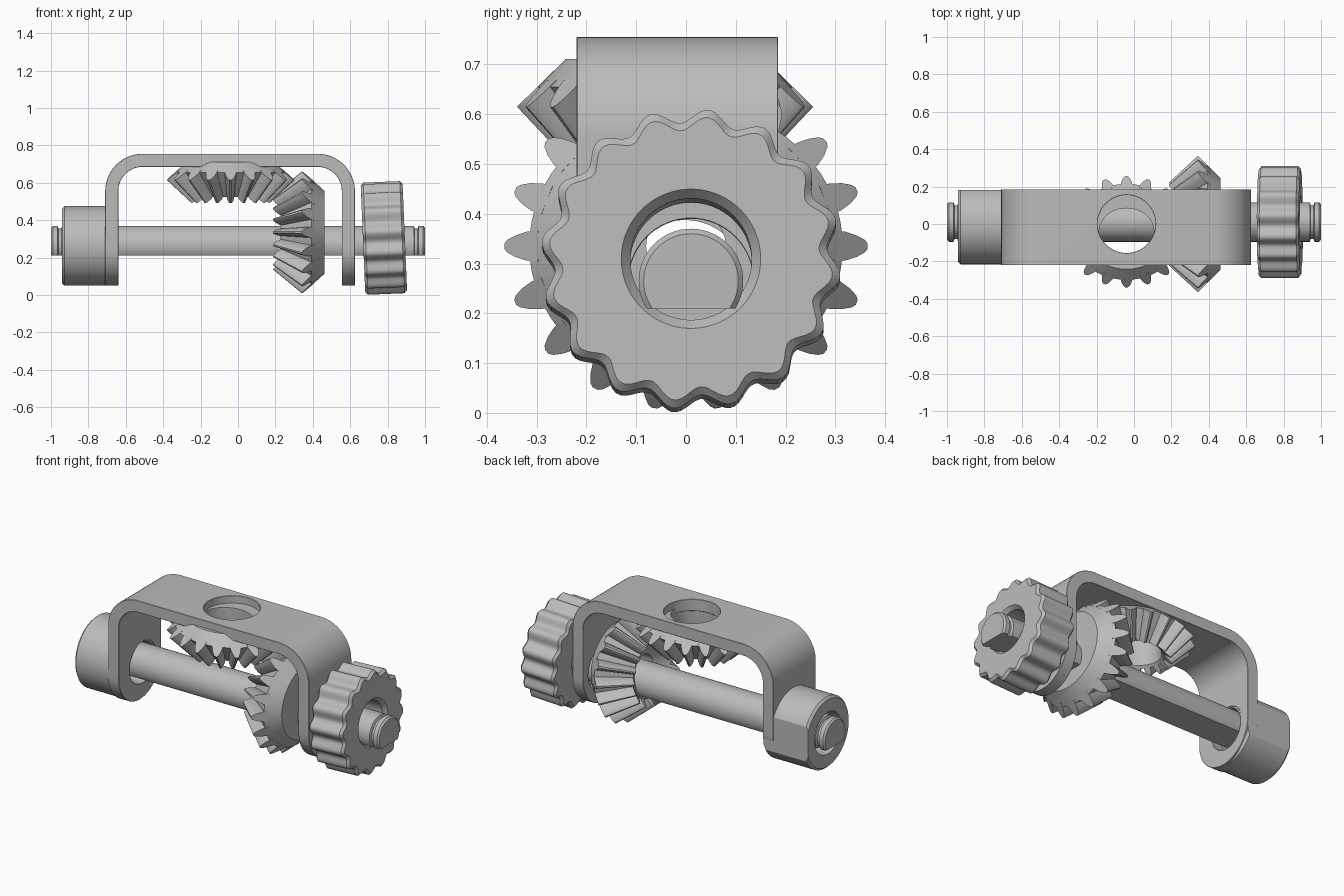
import bpy, bmesh
from math import sin, cos, pi, radians
from mathutils import Vector

if "Cube" in bpy.data.objects:
    bpy.data.objects.remove(bpy.data.objects["Cube"], do_unlink=True)

metal = bpy.data.materials.new("plain_grey")
metal.use_nodes = True
GREY = (0.5, 0.5, 0.5, 1)
metal.diffuse_color = GREY
metal.node_tree.nodes["Principled BSDF"].inputs["Base Color"].default_value = GREY


def finish(name, bm, loc=(0, 0, 0), rot_y=0.0, scale=(1, 1, 1)):
    bmesh.ops.recalc_face_normals(bm, faces=bm.faces)
    mesh = bpy.data.meshes.new(name)
    bm.to_mesh(mesh)
    bm.free()
    mesh.materials.append(metal)
    ob = bpy.data.objects.new(name, mesh)
    bpy.context.collection.objects.link(ob)
    ob.location, ob.scale = loc, scale
    ob.rotation_euler = (0, rot_y, 0)
    return ob


def activate(ob):
    bpy.ops.object.select_all(action='DESELECT')
    ob.select_set(True)
    bpy.context.view_layer.objects.active = ob


def smooth(ob, angle=30):
    activate(ob)
    bpy.ops.object.shade_smooth_by_angle(angle=radians(angle))


def lathe(bm, profile, seg, radius=lambda r, t: r):
    """Revolve a closed (axial, radius) loop around z."""
    rings = []
    for i in range(seg):
        t = 2 * pi * i / seg
        rings.append([bm.verts.new((radius(r, t) * cos(t), radius(r, t) * sin(t), a))
                      for a, r in profile])
    n = len(profile)
    for i in range(seg):
        p, q = rings[i], rings[(i + 1) % seg]
        for j in range(n):
            k = (j + 1) % n
            bm.faces.new((p[j], q[j], q[k], p[k]))


def prism(bm, outline, offset):
    """Extrude a closed outline of 3D points by an offset."""
    face = bm.faces.new([bm.verts.new(p) for p in outline])
    ext = bmesh.ops.extrude_face_region(bm, geom=[face])
    bmesh.ops.translate(bm, vec=offset,
                        verts=[g for g in ext["geom"] if isinstance(g, bmesh.types.BMVert)])


def slice_off(bm, point, normal):
    cut = bmesh.ops.bisect_plane(bm, geom=bm.verts[:] + bm.edges[:] + bm.faces[:],
                                 plane_co=point, plane_no=normal, clear_outer=True)
    edges = [g for g in cut["geom_cut"] if isinstance(g, bmesh.types.BMEdge)]
    bmesh.ops.contextual_create(bm, geom=edges)


def arc(cx, cz, r, start, end, n=16):
    return [(cx + r * cos(radians(start + (end - start) * i / n)),
             cz + r * sin(radians(start + (end - start) * i / n))) for i in range(n + 1)]


def cylinder(name, r, length, loc, rot_y):
    bm = bmesh.new()
    bmesh.ops.create_cone(bm, cap_ends=True, segments=64, radius1=r, radius2=r, depth=length)
    return finish(name, bm, loc, rot_y)


def boolean(ob, cutter, operation):
    mod = ob.modifiers.new("cut", 'BOOLEAN')
    mod.object, mod.operation, mod.solver = cutter, operation, 'EXACT'
    activate(ob)
    bpy.ops.object.modifier_apply(modifier=mod.name)
    bpy.data.objects.remove(cutter, do_unlink=True)


# Bracket: bent strap with rounded leg ends and holes
bm = bmesh.new()
outer = [(0.625, 0.03)] + arc(0.425, 0.555, 0.2, 0, 90) + arc(-0.51, 0.555, 0.2, 90, 180) + [(-0.71, 0.03)]
inner = [(-0.64, 0.03)] + arc(-0.51, 0.555, 0.13, 180, 90) + arc(0.425, 0.555, 0.13, 90, 0) + [(0.555, 0.03)]
prism(bm, [(x, -0.22, z) for x, z in outer + inner], (0, 0.405, 0))
bracket = finish("bracket", bm)

bm = bmesh.new()
side = arc(-0.0175, 0.253, 0.2025, 180, 360, 32) + [(0.185, 0.9), (-0.22, 0.9)]
prism(bm, [(-0.9, y, z) for y, z in side], (1.8, 0, 0))
boolean(bracket, finish("leg_rounding", bm), 'INTERSECT')
boolean(bracket, cylinder("axle_cutter", 0.125, 3, (0, 0.01, 0.265), pi / 2), 'DIFFERENCE')
boolean(bracket, cylinder("top_cutter", 0.155, 0.3, (-0.04, 0, 0.72), 0), 'DIFFERENCE')
bev = bracket.modifiers.new("edge", 'BEVEL')
bev.width, bev.segments, bev.limit_method, bev.angle_limit = 0.01, 1, 'ANGLE', radians(50)
activate(bracket)
bpy.ops.object.modifier_apply(modifier=bev.name)
smooth(bracket)

# Boss on the left leg, with one flat side
bm = bmesh.new()
lathe(bm, [(-0.148, 0.125), (-0.148, 0.2), (-0.135, 0.2125), (0.135, 0.2125),
           (0.148, 0.2), (0.148, 0.125)], 64)
slice_off(bm, (0, 0.185, 0), (0, 1, 0))
smooth(finish("bearing_boss", bm, (-0.792, -0.003, 0.2625), pi / 2))

# Shaft: grooved ends and a flat underside (local +x points down)
bm = bmesh.new()
half = [(1.0, 0.095), (0.99, 0.105), (0.965, 0.105), (0.96, 0.09), (0.945, 0.09), (0.94, 0.105)]
lathe(bm, [(1.0, 0.0005)] + half + [(-a, r) for a, r in reversed(half)] + [(-1.0, 0.0005)], 64)
slice_off(bm, (0.055, 0, 0), (1, 0, 0))
smooth(finish("shaft", bm, (0, 0.01, 0.265), pi / 2))


# Bevel gears
def bevel_gear(name, bore, teeth, loc, rot_y, scale):
    bm = bmesh.new()
    lathe(bm, [(0.12, bore), (0.12, 0.245), (0.05, 0.315), (-0.115, 0.178),
               (-0.1, 0.163), (-0.06, bore)], 72)
    # tooth section: (depth below the tip, half width)
    section = [(0.09, -0.034), (0.06, -0.032), (0.03, -0.024), (0.008, -0.014), (0, -0.006)]
    section += [(d, -w) for d, w in reversed(section)]
    for i in range(teeth):
        t = 2 * pi * (i + 0.5) / teeth
        radial, across = Vector((cos(t), sin(t), 0)), Vector((-sin(t), cos(t), 0))
        ends = []
        for a, r, k in ((0, 0.365, 1), (-0.155, 0.222, 0.62)):
            ends.append([bm.verts.new(radial * (r - d * k * 0.75) + across * (w * k)
                                      + Vector((0, 0, a + d * k * 0.75)))
                         for d, w in section])
        p, q = ends
        n = len(section)
        for j in range(n):
            bm.faces.new((p[j], p[(j + 1) % n], q[(j + 1) % n], q[j]))
        bm.faces.new(p)
        bm.faces.new(q)
    smooth(finish(name, bm, loc, rot_y, scale))


bevel_gear("top_gear", 0.155, 18, (-0.04, -0.042, 0.615), 0, (0.945, 0.815, 0.8))
bevel_gear("shaft_gear", 0.08, 18, (0.342, 0, 0.335), pi / 2, (0.905, 1, 1))

# Knob: scalloped rim, countersunk bore, slightly tilted
LOBES = 16


def scallop(r, t):
    return r + 0.014 * cos(LOBES * (t - radians(173.2))) if r > 0.2 else r


bm = bmesh.new()
lathe(bm, [(-0.112, 0.122), (-0.112, 0.272), (-0.098, 0.288), (0.098, 0.288), (0.112, 0.272),
           (0.112, 0.14), (0.09, 0.122)], LOBES * 12, scallop)
smooth(finish("knob", bm, (0.78, 0.01, 0.305), pi / 2 - radians(2.4)))
